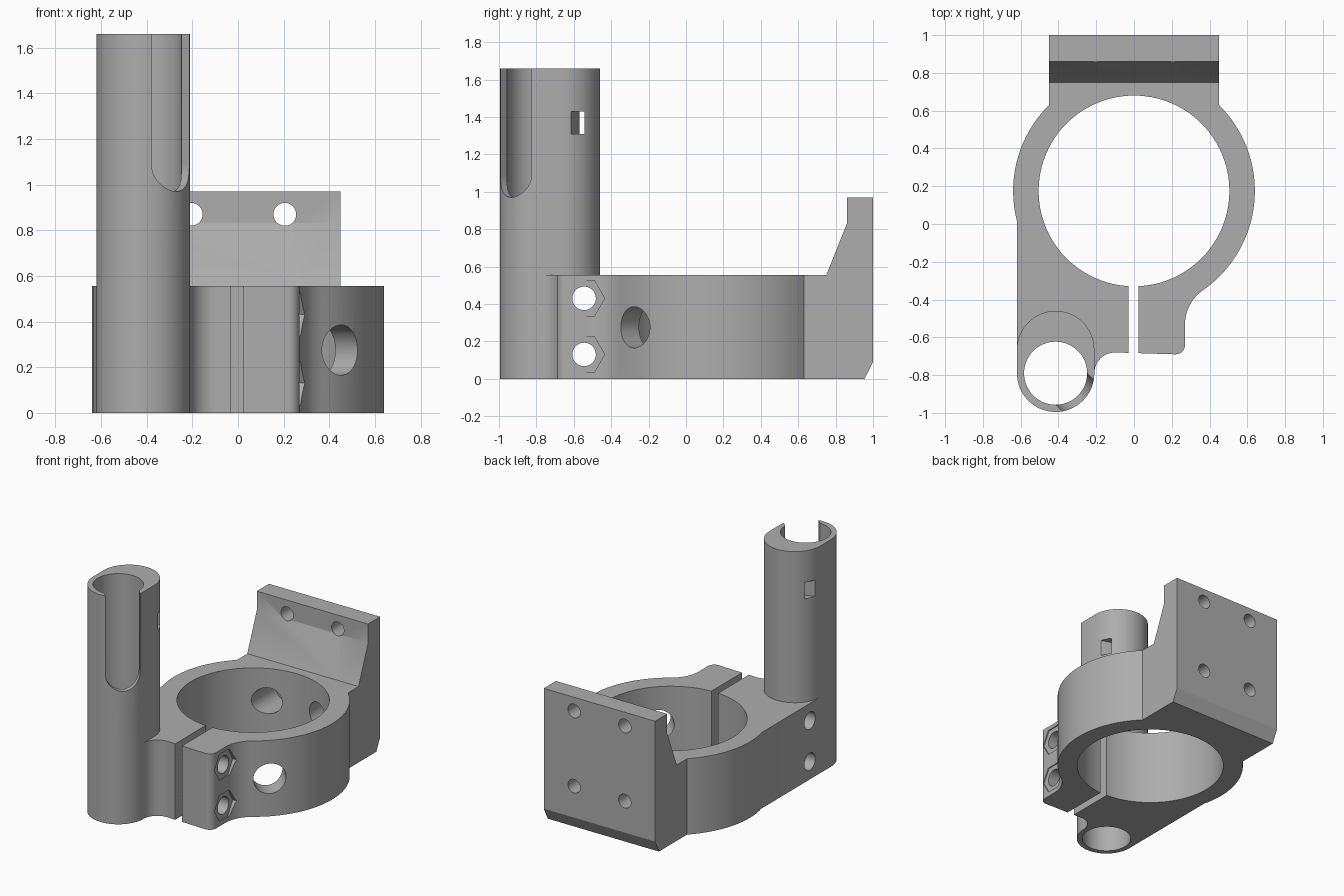
import bpy, bmesh, math
from mathutils import Vector

if "Cube" in bpy.data.objects:
    bpy.data.objects.remove(bpy.data.objects["Cube"])

grey = bpy.data.materials.new("plain_grey")
grey.diffuse_color = (0.42, 0.42, 0.42, 1)
grey.use_nodes = True
grey.node_tree.nodes["Principled BSDF"].inputs["Base Color"].default_value = grey.diffuse_color


def arc(cx, cy, r, a0, a1, n=24):
    """Points on an arc, angles in degrees."""
    return [(cx + r * math.cos(math.radians(a0 + (a1 - a0) * i / n)),
             cy + r * math.sin(math.radians(a0 + (a1 - a0) * i / n))) for i in range(n + 1)]


def circle(cx, cy, r, n=64, turn=0):
    return arc(cx, cy, r, turn, 360 + turn, n)[:-1]


def prism(name, pts, u, v, w, d0, d1, origin=(0, 0, 0)):
    """Profile in the u, v plane, extruded along w from d0 to d1."""
    u, v, w, o = map(Vector, (u, v, w, origin))
    bm = bmesh.new()
    ends = [[bm.verts.new(o + u * a + v * b + w * d) for a, b in pts] for d in (d0, d1)]
    bm.faces.new(ends[0])
    bm.faces.new(ends[1])
    n = len(pts)
    for i in range(n):
        j = (i + 1) % n
        bm.faces.new((ends[0][i], ends[0][j], ends[1][j], ends[1][i]))
    bmesh.ops.recalc_face_normals(bm, faces=bm.faces)
    mesh = bpy.data.meshes.new(name)
    bm.to_mesh(mesh)
    bm.free()
    mesh.materials.append(grey)
    ob = bpy.data.objects.new(name, mesh)
    bpy.context.collection.objects.link(ob)
    return ob


X, Y, Z = (1, 0, 0), (0, 1, 0), (0, 0, 1)
RY = 0.175                    # ring centre y
TX, TY = -0.415, -0.79        # tube centre


def combine(base, other, op):
    bpy.context.view_layer.objects.active = base
    m = base.modifiers.new(op, 'BOOLEAN')
    m.operation, m.object, m.solver = op, other, 'EXACT'
    bpy.ops.object.modifier_apply(modifier=m.name)
    bpy.data.objects.remove(other)


# Clamp ring with arm and rounded clamp ears
start = math.degrees(math.atan2(-0.526, 0.365))
outline = (arc(0, RY, 0.64, start, 194.4, 72)
           + arc(TX, TY, 0.205, 180, 360, 32)
           + arc(-0.10, TY, 0.11, 180, 90, 12)
           + arc(0.22, -0.64, 0.05, -90, 0, 8)
           + arc(0.49, -0.532, 0.22, 180, 124.7, 12)[:-1])
bracket = prism("clamp_bracket", outline, X, Y, Z, 0, 0.555)

# Mounting plate at the back
plate = [(0.45, 0), (0.955, 0), (1, 0.09), (1, 0.97), (0.86, 0.97),
         (0.86, 0.83), (0.75, 0.555), (0.45, 0.555)]
combine(bracket, prism("mounting_plate", plate, Y, Z, X, -0.45, 0.45), 'UNION')

# Upright holder tube
stadium = arc(TX, TY, 0.205, 180, 360, 32) + arc(TX, -0.665, 0.205, 0, 180, 32)
combine(bracket, prism("holder_tube", stadium, X, Y, Z, 0, 1.66), 'UNION')

# Ring opening, tube bore and clamp slit
cutters = [
    prism("ring_opening", circle(0, RY, 0.505, 96), X, Y, Z, -0.1, 0.8),
    prism("tube_bore", circle(TX, TY, 0.167), X, Y, Z, -0.1, 1.8),
    prism("clamp_slit", [(-0.03, -0.9), (0.025, -0.9), (0.025, -0.2), (-0.03, -0.2)],
          X, Y, Z, -0.1, 0.8),
]

# Diagonal U slot in the tube and radial hole through the ring
s = math.sqrt(0.5)
u_slot = [(-0.117, 1.8)] + arc(0, 1.087, 0.117, 180, 360) + [(0.117, 1.8)]
cutters.append(prism("tube_slot", u_slot, (s, s, 0), Z, (s, -s, 0), 0, 0.5, (TX, TY, 0)))
cutters.append(prism("radial_hole", circle(0, 0.275, 0.11, 48), (s, s, 0), Z, (s, -s, 0),
                     0.3, 0.9, (0, RY, 0)))

# Curved tie slot in the back of the tube
tie = arc(TX, -1.035, 0.465, 60, 120, 16) + arc(TX, -1.035, 0.52, 120, 60, 16)
cutters.append(prism("tie_slot", tie, X, Y, Z, 1.31, 1.43))

# Clamp bolt holes with hexagonal nut pockets
for z in (0.13, 0.43):
    cutters.append(prism("bolt_hole", circle(-0.545, z, 0.063, 32), Y, Z, X, -0.8, 0.8))
    cutters.append(prism("nut_pocket", circle(-0.545, z, 0.11, 6), Y, Z, X, 0.262, 0.6))

# Plate screw holes, the lower pair counterbored from inside the ring
for x in (-0.205, 0.205):
    for z in (0.32, 0.87):
        cutters.append(prism("screw_hole", circle(x, z, 0.05, 32), X, Z, Y, 0.4, 1.2))
    cutters.append(prism("counterbore", circle(x, 0.32, 0.095, 40), X, Z, Y, 0.4, 0.86))

for c in cutters:
    combine(bracket, c, 'DIFFERENCE')

# Smooth curved walls, crisp edges
bpy.ops.object.select_all(action='DESELECT')
bracket.select_set(True)
bpy.context.view_layer.objects.active = bracket
bpy.ops.object.shade_smooth_by_angle(angle=math.radians(25))
